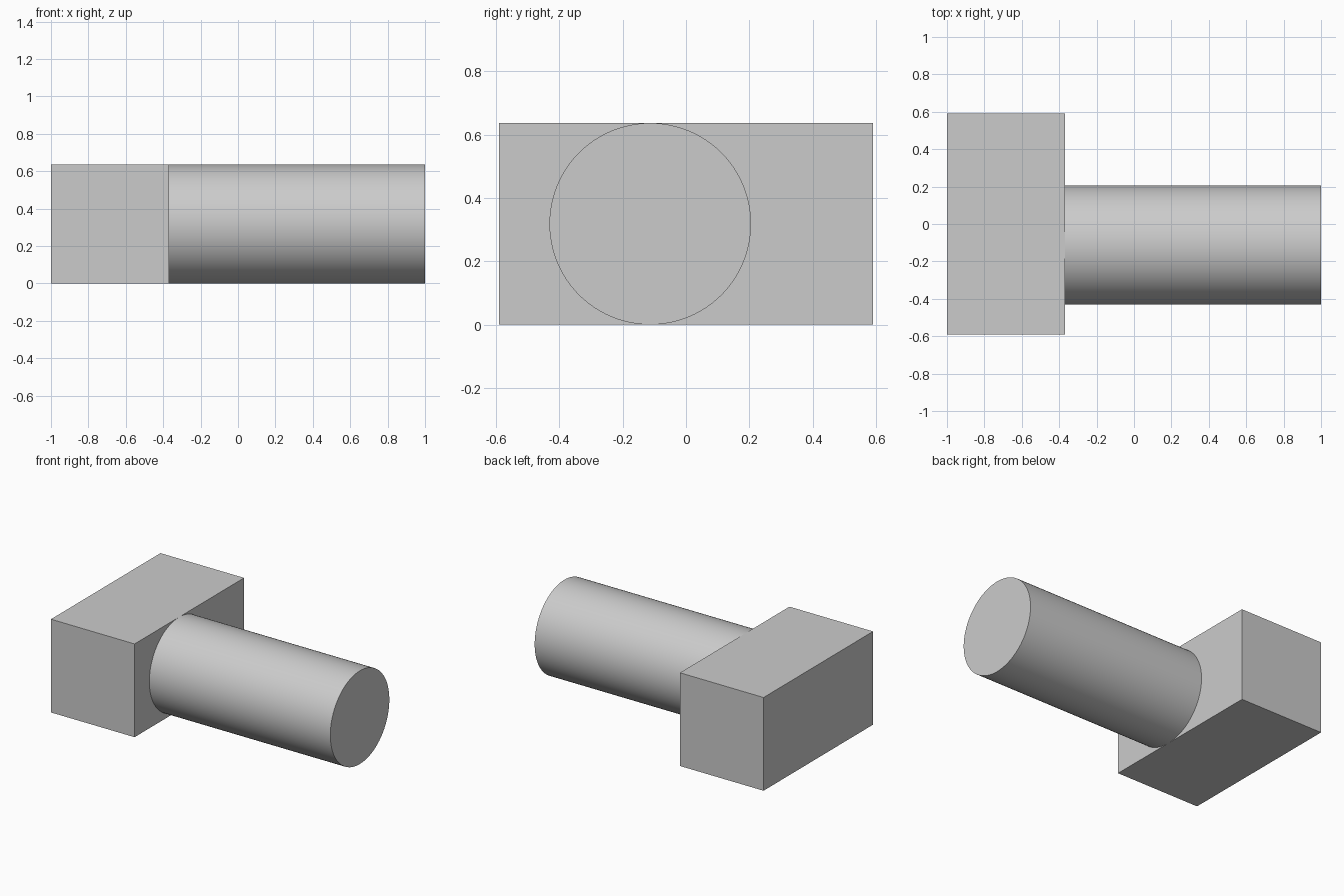
import bpy
import math

default = bpy.data.objects.get("Cube")
if default:
    bpy.data.objects.remove(default, do_unlink=True)

HEIGHT = 0.637
RADIUS = HEIGHT / 2
BLOCK_LEFT, BLOCK_RIGHT, SHAFT_END = -1.0, -0.368, 1.0
BLOCK_DEPTH = 1.182
SHAFT_Y = -0.113

grey = bpy.data.materials.new("plain_grey")
grey.use_nodes = True
colour = (0.6, 0.6, 0.6, 1)
grey.diffuse_color = colour
grey.node_tree.nodes["Principled BSDF"].inputs["Base Color"].default_value = colour


def finish(name):
    """Name the active object, bake its transform and colour it."""
    obj = bpy.context.object
    obj.name = obj.data.name = name
    bpy.ops.object.transform_apply(location=False, rotation=True, scale=True)
    obj.data.materials.append(grey)
    return obj


# Rectangular head block
bpy.ops.mesh.primitive_cube_add(
    size=1, location=((BLOCK_LEFT + BLOCK_RIGHT) / 2, 0, RADIUS))
bpy.context.object.scale = (BLOCK_RIGHT - BLOCK_LEFT, BLOCK_DEPTH, HEIGHT)
finish("head_block")

# Round shaft, offset towards the front
bpy.ops.mesh.primitive_cylinder_add(
    vertices=96, radius=RADIUS, depth=SHAFT_END - BLOCK_RIGHT,
    location=((BLOCK_RIGHT + SHAFT_END) / 2, SHAFT_Y, RADIUS),
    rotation=(0, math.pi / 2, 0))
finish("round_shaft")
bpy.ops.object.shade_smooth_by_angle(angle=math.radians(30))
